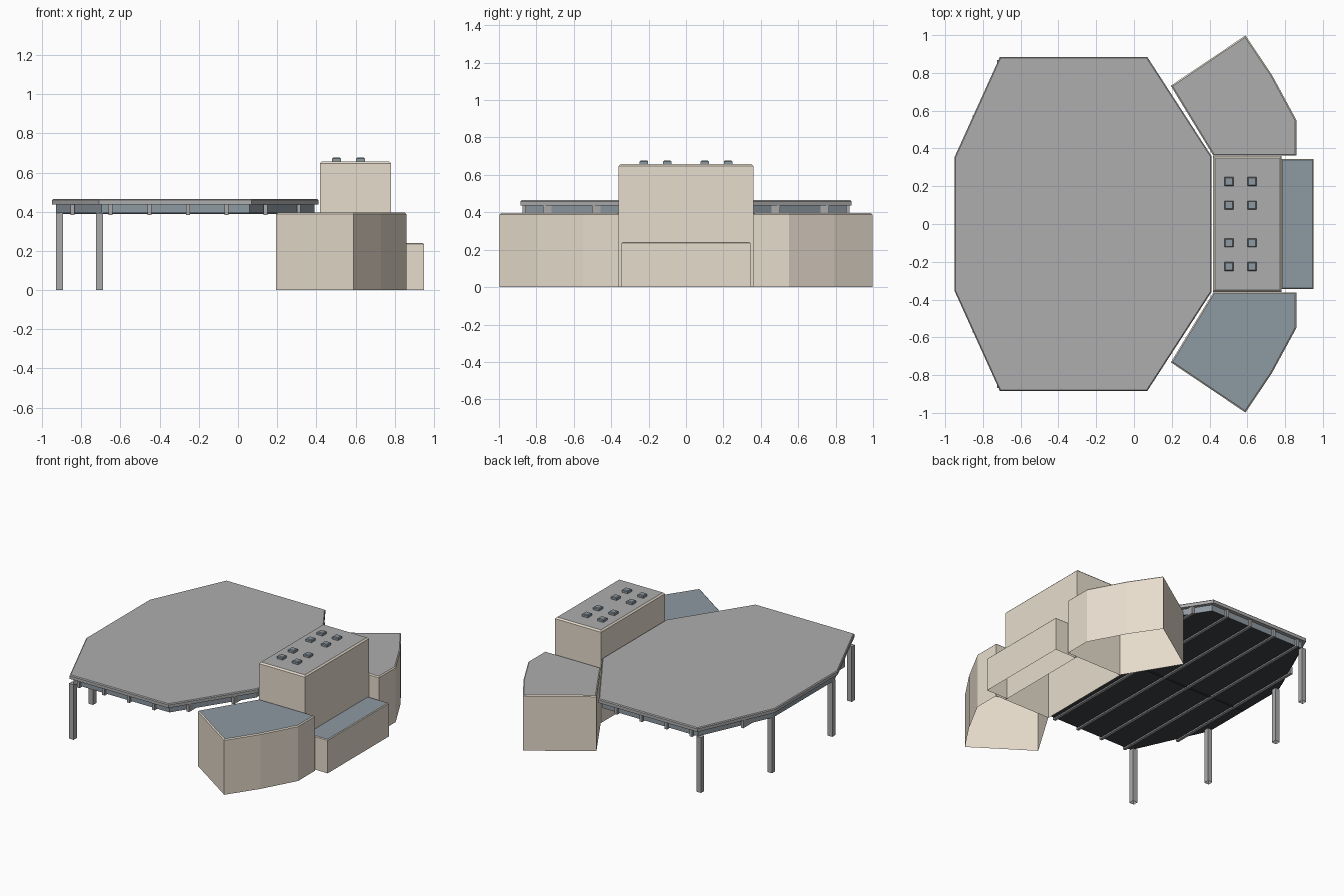
import bpy, bmesh

if "Cube" in bpy.data.objects:
    bpy.data.objects.remove(bpy.data.objects["Cube"])


def material(name, rgb):
    m = bpy.data.materials.new(name)
    m.diffuse_color = (*rgb, 1)
    m.use_nodes = True
    m.node_tree.nodes["Principled BSDF"].inputs["Base Color"].default_value = m.diffuse_color
    return m


CREAM = material("cream_wall", (0.80, 0.72, 0.61))
GREY = material("roof_grey", (0.42, 0.42, 0.42))
BLUE = material("roof_blue_grey", (0.27, 0.32, 0.36))
DARK = material("underside_dark", (0.05, 0.055, 0.06))
STEEL = material("steel", (0.40, 0.40, 0.41))


def prism(name, pts, z0, z1, side, top, lip=0.0, bottom=None):
    """Extruded outline with a chamfered top edge; open below unless bottom is given."""
    bm = bmesh.new()
    ztop = z1 - lip
    low = [bm.verts.new((x, y, z0)) for x, y in pts]
    high = [bm.verts.new((x, y, ztop)) for x, y in pts]
    n = len(pts)
    for i in range(n):
        j = (i + 1) % n
        bm.faces.new((low[i], low[j], high[j], high[i]))
    cap = bm.faces.new(high)
    if bottom:
        bm.faces.new(low[::-1]).material_index = 2
    if lip:
        bm.normal_update()
        bmesh.ops.inset_region(bm, faces=[cap], thickness=lip, use_even_offset=True)
        for v in cap.verts:
            v.co.z = z1
    cap.material_index = 1
    me = bpy.data.meshes.new(name)
    bm.to_mesh(me)
    bm.free()
    for m in (side, top, bottom or side):
        me.materials.append(m)
    ob = bpy.data.objects.new(name, me)
    bpy.context.collection.objects.link(ob)
    return ob


def rect(x0, x1, y0, y1):
    return [(x0, y0), (x1, y0), (x1, y1), (x0, y1)]


def scaled(pts, s, cx=-0.27):
    return [(cx + (x - cx) * s, y * s) for x, y in pts]


# Large canopy: roof slab over a slightly smaller dark body
half = [(0.41, 0.36), (0.07, 0.885), (-0.71, 0.885), (-0.95, 0.355)]
octagon = half + [(x, -y) for x, y in reversed(half)]
prism("canopy_roof", octagon, 0.437, 0.465, GREY, GREY, 0.006, GREY)
prism("canopy_body", scaled(octagon, 0.97), 0.393, 0.437, BLUE, BLUE, 0, DARK)


def half_width(x):
    """Half depth of the canopy at a given x."""
    if x > 0.07:
        return 0.36 + (0.41 - x) / 0.34 * 0.525
    if x < -0.71:
        return 0.355 + (x + 0.95) / 0.24 * 0.53
    return 0.885


# Joists across the canopy, and the centre strip
for i, x in enumerate((-0.845, -0.65, -0.452, -0.255, -0.058, 0.14, 0.31)):
    w = half_width(x) - 0.012
    prism(f"joist_{i + 1}", rect(x - 0.01, x + 0.01, -w, w), 0.384, 0.437, STEEL, STEEL, 0, STEEL)
prism("centre_strip", rect(-0.925, 0.40, -0.005, 0.005), 0.388, 0.395, DARK, DARK, 0, DARK)

# Four legs under the outer corners
for side, s in (("front", -1), ("back", 1)):
    for place, x, y in (("inner", -0.708, 0.85), ("outer", -0.912, 0.34)):
        r = 0.018
        prism(f"{side}_{place}_leg", rect(x - r, x + r, s * y - r, s * y + r),
              0, 0.394, STEEL, STEEL)

# Angled wings either side of the tower
wing = [(0.42, 0.362), (0.86, 0.362), (0.86, 0.55), (0.73, 0.79), (0.59, 0.998), (0.195, 0.732)]
prism("back_wing", wing, 0, 0.395, CREAM, GREY, 0.007)
prism("front_wing", [(x, -y) for x, y in reversed(wing)], 0, 0.395, CREAM, BLUE, 0.007)

# Tower and the low annex on its outer side
prism("tower", rect(0.418, 0.782, -0.36, 0.36), 0, 0.657, CREAM, GREY, 0.01)
prism("annex", rect(0.782, 0.95, -0.345, 0.345), 0, 0.24, CREAM, BLUE, 0.005)

# Rooftop vents
for i, x in enumerate((0.503, 0.625)):
    for j, y in enumerate((-0.225, -0.1, 0.1, 0.225)):
        r = 0.023
        prism(f"vent_{i + 1}_{j + 1}", rect(x - r, x + r, y - r, y + r),
              0.655, 0.676, BLUE, BLUE, 0.005)
